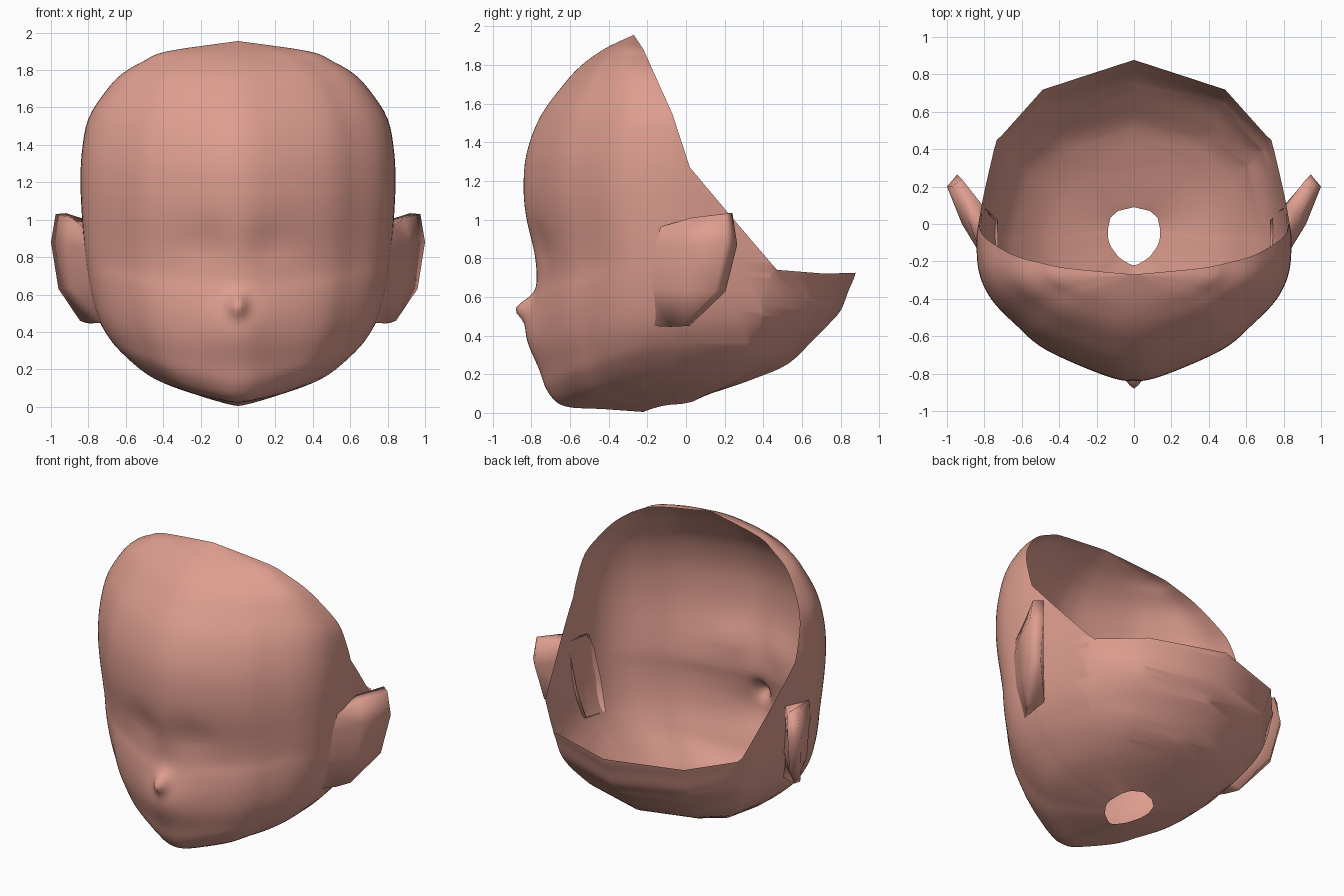
import bpy, bmesh, math
from mathutils import Vector

if "Cube" in bpy.data.objects:
    bpy.data.objects.remove(bpy.data.objects["Cube"])

skin = bpy.data.materials.new("skin pink")
skin.diffuse_color = (0.73, 0.34, 0.275, 1)
skin.use_nodes = True
skin.node_tree.nodes["Principled BSDF"].inputs["Base Color"].default_value = skin.diffuse_color


def finish(bm, name):
    me = bpy.data.meshes.new(name)
    bm.to_mesh(me)
    bm.free()
    me.materials.append(skin)
    ob = bpy.data.objects.new(name, me)
    bpy.context.collection.objects.link(ob)
    for p in me.polygons:
        p.use_smooth = True
    return ob


# Head rings from neck hole to crown:
# front y, front z, side x, side y, side z, back y, back z
RINGS = [
    (-.22, .005, .14, -.03, .045, .09, .09),
    (-.43, .02, .33, -.05, .105, .22, .13),
    (-.63, .035, .49, -.05, .18, .36, .18),
    (-.715, .11, .63, -.05, .30, .53, .255),
    (-.755, .22, .70, -.04, .385, .67, .39),
    (-.79, .34, .75, -.03, .48, .74, .46),
    (-.80, .46, .785, -.03, .60, .80, .53),
    (-.79, .57, .805, -.04, .71, .84, .63),
    (-.772, .68, .817, -.05, .80, .88, .735),
    (-.785, .82, .827, -.06, .91, .89, .88),
    (-.825, 1.0, .837, -.06, 1.06, .88, 1.05),
    (-.84, 1.16, .842, -.06, 1.2, .86, 1.2),
    (-.825, 1.34, .835, -.06, 1.36, .82, 1.36),
    (-.755, 1.53, .80, -.07, 1.54, .72, 1.54),
    (-.64, 1.69, .705, -.13, 1.69, .5, 1.69),
    (-.56, 1.78, .62, -.175, 1.78, .4, 1.78),
    (-.48, 1.845, .51, -.205, 1.845, .2, 1.845),
    (-.39, 1.90, .38, -.235, 1.90, .0, 1.90),
    (-.27, 1.955, 0, -.27, 1.955, -.27, 1.955),
]
# Plan outline as fractions of side x and front / back y
FRONT = [(-.19, .96), (0, 1), (.19, .96), (.56, .785), (.75, .615),
         (.905, .44), (.985, .25), (1, 0), (.985, -.25)]
BACK = [(.9, .54), (.6, .835), (0, 1)]
SUB = 4


def gauss(d, s):
    return math.exp(-(d / s) ** 2)


def spline(p, q, r, s, t):
    return .5 * (2 * q + (r - p) * t + (2 * p - 5 * q + 4 * r - s) * t * t
                 + (3 * q - p - 3 * r + s) * t ** 3)


# Half outline: fine smooth steps in front, coarse facets behind, then mirrored
half = []
for i in range(1, len(FRONT) - 2):
    for k in range(6):
        u, v = (spline(*w, k / 6) for w in zip(*FRONT[i - 1:i + 3]))
        half.append((u, -v))
half += [(1, 0)] + BACK
outline = half + [(-u, v) for u, v in half[-2:0:-1]]


def head_point(ring, u, v):
    fy, fz, sx, sy, sz, by, bz = ring
    ey, ez = (fy, fz) if v < 0 else (by, bz)
    x = sx * u
    y = sy + (ey - sy) * abs(v)
    z = sz + (ez - sz) * v * v
    if y < -.4:
        # nose bump, mouth bulge and shallow eye sockets
        y -= .075 * gauss(x, .045) * gauss(z - .54, .055)
        y -= .03 * gauss(x, .16) * gauss(z - .42, .13)
        y += .02 * gauss(abs(x) - .17, .12) * gauss(z - .87, .12)
    return Vector((x, y, z))


# Head shell
rings = []
for i in range(len(RINGS) - 1):
    p, q, r, s = (RINGS[min(max(i + d, 0), len(RINGS) - 1)] for d in (-1, 0, 1, 2))
    for k in range(SUB):
        rings.append([spline(*v, k / SUB) for v in zip(p, q, r, s)])
rings.append(RINGS[-1])
bm = bmesh.new()
grid = [[bm.verts.new(head_point(r, u, v)) for u, v in outline] for r in rings]
for lo, hi in zip(grid, grid[1:]):
    for j in range(len(outline)):
        k = (j + 1) % len(outline)
        bm.faces.new((lo[j], lo[k], hi[k], hi[j]))
bmesh.ops.remove_doubles(bm, verts=bm.verts[:], dist=1e-4)

# Cut away crown and back along the side-view rim line (y, z)
RIM = [(-.27, 1.955), (-.22, 1.88), (-.07, 1.545), (.02, 1.27),
       (.23, 1.02), (.47, .74), (.72, .72), (1.2, .735)]


def above_rim(p):
    for (y0, z0), (y1, z1) in zip(RIM, RIM[1:]):
        if y0 <= p.y < y1:
            return p.z > z0 + (z1 - z0) * (p.y - y0) / (y1 - y0)
    return False


for (y0, z0), (y1, z1) in zip(RIM, RIM[1:]):
    bmesh.ops.bisect_plane(bm, geom=bm.verts[:] + bm.edges[:] + bm.faces[:],
                           dist=1e-5, plane_co=(0, y0, z0),
                           plane_no=(0, z0 - z1, y1 - y0))
cut = [f for f in bm.faces if above_rim(f.calc_center_median())]
bmesh.ops.delete(bm, geom=cut, context='FACES')
finish(bm, "head_shell")

# Ears: levels from top to lobe, each front root, front bulge, outer edge,
# back edge, back root
EAR = [
    [(.825, -.14, .96), (.89, .03, 1.01), (.975, .2, 1.03), (.92, .24, 1.035), (.81, .1, 1.0)],
    [(.81, -.18, .85), (.92, .0, .87), (1.0, .2, .88), (.945, .265, .87), (.80, .08, .87)],
    [(.775, -.2, .65), (.895, -.01, .64), (.96, .15, .63), (.915, .205, .63), (.77, .06, .67)],
    [(.725, -.18, .45), (.79, -.08, .445), (.845, -.01, .46), (.82, .02, .45), (.73, .02, .48)],
]
for side, name in ((1, "ear_right"), (-1, "ear_left")):
    bm = bmesh.new()
    rows = [[bm.verts.new((x * side, y, z)) for x, y, z in row] for row in EAR]
    for a, b in zip(rows, rows[1:]):
        for j in range(4):
            bm.faces.new((a[j], b[j], b[j + 1], a[j + 1])[::side])
    bm.faces.new(rows[0][::side])
    bm.faces.new(rows[-1][::-side])
    finish(bm, name)
